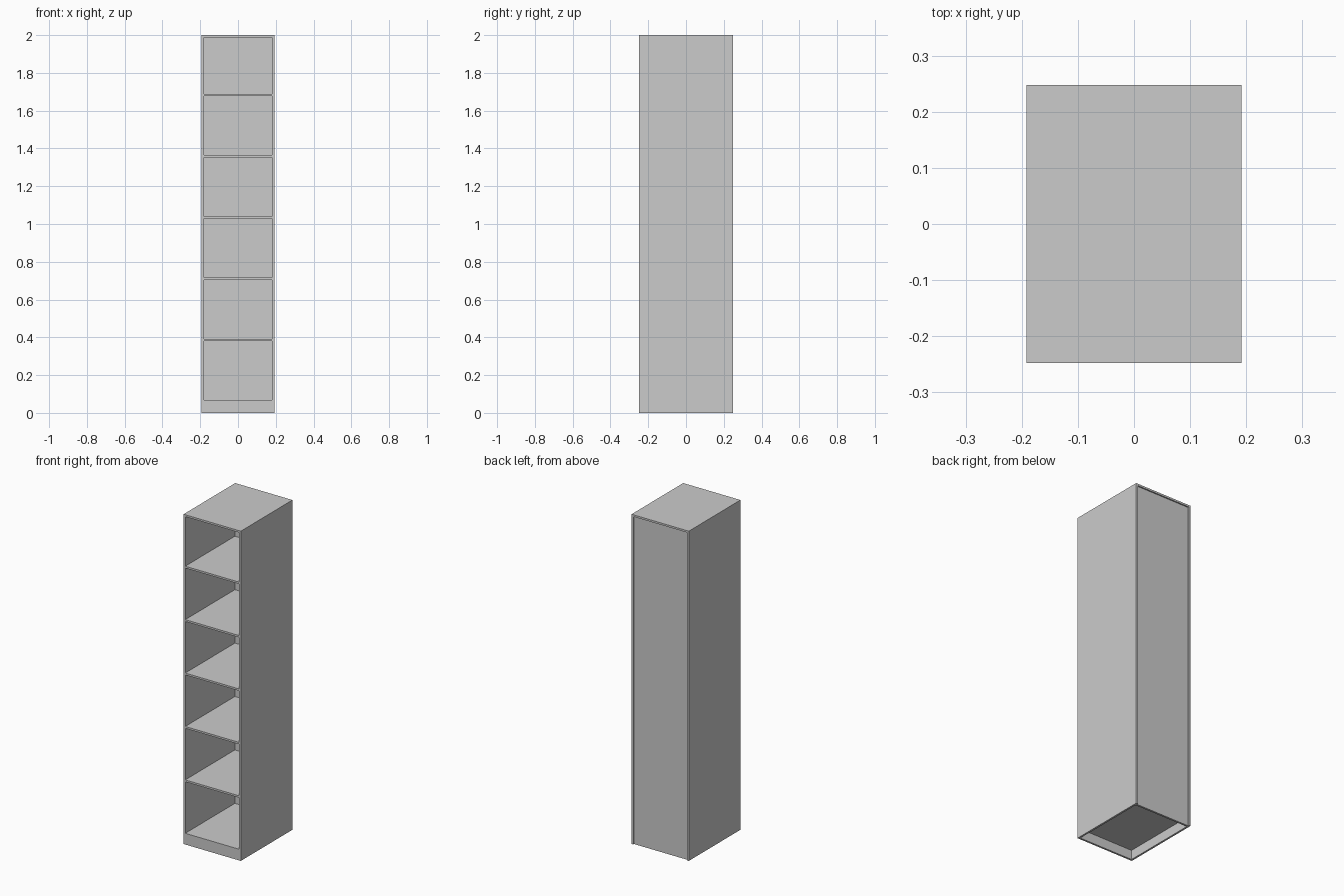
import bpy
import bmesh
from mathutils import Matrix, Vector

if "Cube" in bpy.data.objects:
    bpy.data.objects.remove(bpy.data.objects["Cube"])

W, D, H = 0.192, 0.2475, 2.0      # half width, half depth, height
T = 0.0115                        # board thickness
BACK_IN, BACK_OUT = 0.228, 0.240  # back panel sits slightly inside the carcass


def board(name, x, y, z):
    """Rectangular board spanning the given (min, max) ranges."""
    size = Vector((x[1] - x[0], y[1] - y[0], z[1] - z[0]))
    centre = Vector((sum(x) / 2, sum(y) / 2, sum(z) / 2))
    bm = bmesh.new()
    bmesh.ops.create_cube(bm, size=1, matrix=Matrix.Diagonal((*size, 1)))
    mesh = bpy.data.meshes.new(name)
    bm.to_mesh(mesh)
    bm.free()
    obj = bpy.data.objects.new(name, mesh)
    obj.location = centre
    bpy.context.collection.objects.link(obj)
    return obj


inner = (-W + T, W - T)

# Carcass: sides, top and recessed back
board("left_side", (-W, -W + T), (-D, D), (0, H))
board("right_side", (W - T, W), (-D, D), (0, H))
board("top_panel", inner, (-D, D), (H - T, H))
board("back_panel", inner, (BACK_IN, BACK_OUT), (0, H - T))

# Bottom board and five evenly spaced shelves
first_top, pitch = 0.068, 0.324
for i in range(6):
    z = first_top + i * pitch
    name = "bottom_shelf" if i == 0 else f"shelf_{i}"
    board(name, inner, (-D, BACK_IN), (z - T, z))

# Plinth closing the front below the bottom shelf
board("front_plinth", inner, (-D, -D + T), (0, first_top - T))
